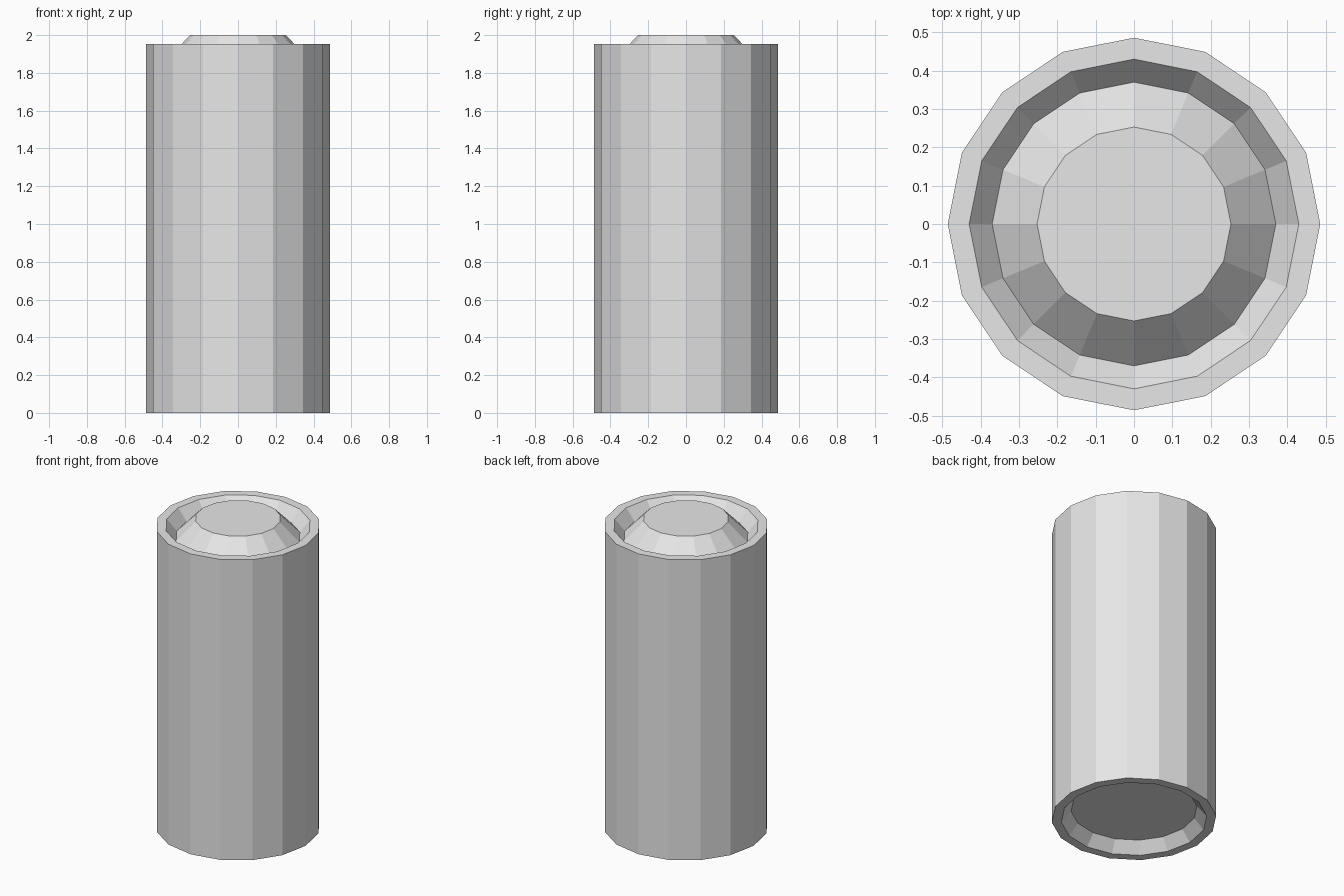
import bpy, bmesh, math

if "Cube" in bpy.data.objects:
    bpy.data.objects.remove(bpy.data.objects["Cube"])

SIDES = 16

# Profile (radius, z) from the recessed base, around the body, to the raised lid
PROFILE = [
    (0.372, 0.07),    # recessed base
    (0.43, 0.0),      # bottom rim inner edge
    (0.486, 0.0),     # bottom rim outer edge
    (0.486, 1.953),   # top rim outer edge
    (0.43, 1.953),    # top rim inner edge
    (0.37, 1.88),     # groove floor
    (0.253, 2.0),     # raised lid edge
]

# One flat grey metal
metal = bpy.data.materials.new("grey metal")
metal.diffuse_color = (0.8, 0.8, 0.8, 1.0)
metal.use_nodes = True
metal.node_tree.nodes["Principled BSDF"].inputs["Base Color"].default_value = metal.diffuse_color

# Spin the profile into rings and bridge them
bm = bmesh.new()
rings = []
for r, z in PROFILE:
    rings.append([bm.verts.new((r * math.cos(2 * math.pi * i / SIDES),
                                r * math.sin(2 * math.pi * i / SIDES), z))
                  for i in range(SIDES)])
for a, b in zip(rings, rings[1:]):
    for i in range(SIDES):
        j = (i + 1) % SIDES
        bm.faces.new((a[i], a[j], b[j], b[i]))

# Base disc and lid disc
bm.faces.new(list(reversed(rings[0])))
bm.faces.new(rings[-1])
bmesh.ops.recalc_face_normals(bm, faces=bm.faces[:])

mesh = bpy.data.meshes.new("can_body")
bm.to_mesh(mesh)
bm.free()
mesh.materials.append(metal)
can = bpy.data.objects.new("can_body", mesh)
bpy.context.collection.objects.link(can)
